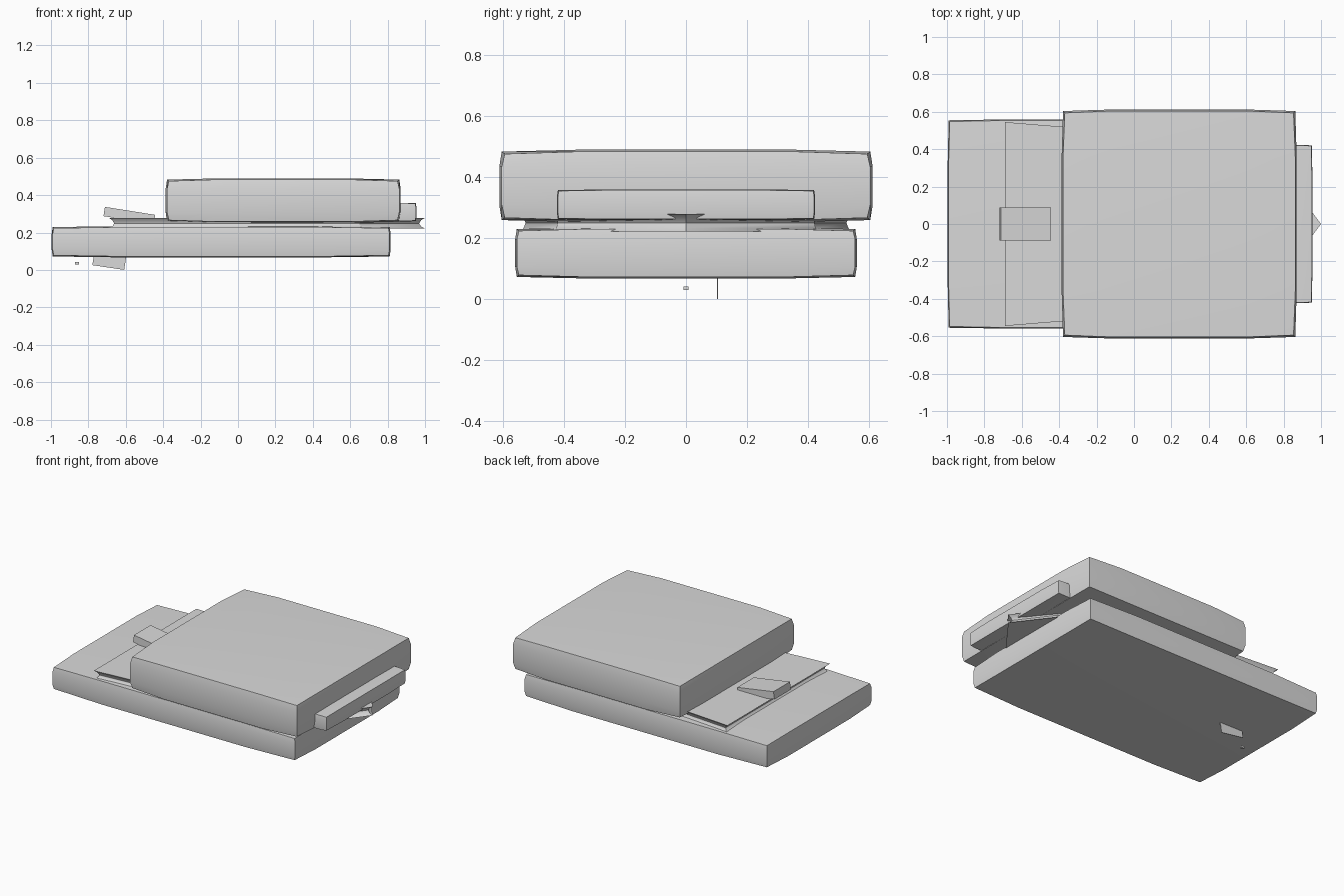
import bpy, bmesh, math

if "Cube" in bpy.data.objects:
    bpy.data.objects.remove(bpy.data.objects["Cube"])

grey = bpy.data.materials.new("light grey")
grey.diffuse_color = (0.7, 0.7, 0.7, 1)
grey.use_nodes = True
grey.node_tree.nodes["Principled BSDF"].inputs["Base Color"].default_value = grey.diffuse_color


def finish(name, bm, smooth=True):
    bmesh.ops.recalc_face_normals(bm, faces=bm.faces)
    me = bpy.data.meshes.new(name)
    bm.to_mesh(me)
    bm.free()
    ob = bpy.data.objects.new(name, me)
    bpy.context.collection.objects.link(ob)
    me.materials.append(grey)
    if smooth:
        bpy.ops.object.select_all(action='DESELECT')
        ob.select_set(True)
        bpy.context.view_layer.objects.active = ob
        bpy.ops.object.shade_smooth_by_angle(angle=math.radians(32))
    return ob


def pillow(name, lo, hi, bulge, edge):
    """Box between corner points lo and hi whose faces swell outwards.
    bulge: swell of each face per axis, edge: share of it along the rims."""
    steps = (-1, -0.6, 0.6, 1)
    bm = bmesh.new()
    verts = {}

    def vert(key):
        if key not in verts:
            u = [steps[k] for k in key]
            soft = [0 if abs(c) == 1 else 1 for c in u]
            co = []
            for a in range(3):
                others = [soft[b] for b in range(3) if b != a]
                amount = (edge * max(others) if min(others) == 0 else 1)
                mid, half = (lo[a] + hi[a]) / 2, (hi[a] - lo[a]) / 2
                co.append(mid + u[a] * half
                          + (u[a] * bulge[a] * amount if abs(u[a]) == 1 else 0))
            verts[key] = bm.verts.new(co)
        return verts[key]

    for a in range(3):
        b, c = (a + 1) % 3, (a + 2) % 3
        for side in (0, 3):
            for i in range(3):
                for j in range(3):
                    quad = []
                    for di, dj in ((0, 0), (1, 0), (1, 1), (0, 1)):
                        key = [0, 0, 0]
                        key[a], key[b], key[c] = side, i + di, j + dj
                        quad.append(vert(tuple(key)))
                    bm.faces.new(quad)
    return finish(name, bm)


def box(name, centre, size, tilt=0):
    bm = bmesh.new()
    bmesh.ops.create_cube(bm, size=1)
    for v in bm.verts:
        v.co = [v.co[i] * size[i] for i in range(3)]
    ob = finish(name, bm, smooth=False)
    ob.location = centre
    ob.rotation_euler.y = math.radians(tilt)
    return ob


# Swollen lower and upper slabs, and the bar on the end of the upper one
pillow("lower_slab", (-0.985, -0.548, 0.078), (0.805, 0.548, 0.223),
       (0.011, 0.012, 0.011), 0.55)
pillow("upper_slab", (-0.37, -0.594, 0.266), (0.853, 0.594, 0.475),
       (0.017, 0.018, 0.014), 0.55)
pillow("end_bar", (0.75, -0.417, 0.264), (0.948, 0.417, 0.354),
       (0.006, 0.006, 0.005), 0.5)

# Pointed middle plate with a hollow groove around its rim
outline = [(-0.69, -0.545), (0.67, -0.435), (1.0, 0), (0.67, 0.435), (-0.69, 0.545)]
rim = [(0.221, 1.0), (0.232, 0.977), (0.249, 0.965), (0.266, 0.977), (0.278, 1.0)]
bm = bmesh.new()
rings = [[bm.verts.new((0.1 + (x - 0.1) * s, y * s, z)) for x, y in outline]
         for z, s in rim]
for low, high in zip(rings, rings[1:]):
    for i in range(5):
        j = (i + 1) % 5
        bm.faces.new((low[i], low[j], high[j], high[i]))
bm.faces.new(rings[0][::-1])
bm.faces.new(rings[-1])
finish("middle_plate", bm)

# Tilted block on top, thin fin and small peg underneath
box("tilted_block", (-0.581, 0, 0.291), (0.272, 0.175, 0.05), 9)
box("fin", (-0.688, 0.103, 0.05), (0.172, 0.004, 0.075), 8.5)
box("peg", (-0.86, 0, 0.035), (0.022, 0.016, 0.012))
